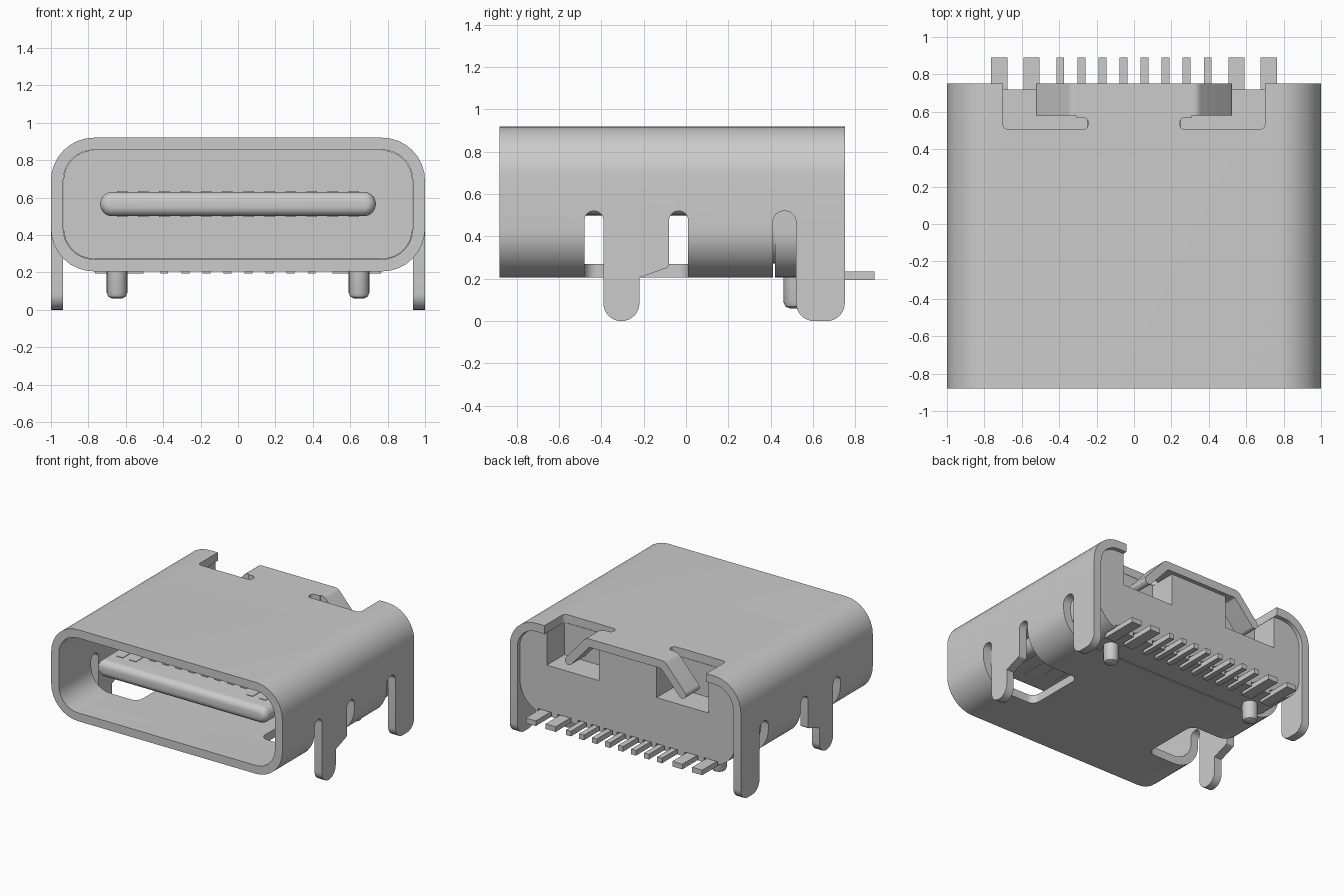
import bpy, bmesh, math
from mathutils import Vector

if "Cube" in bpy.data.objects:
    bpy.data.objects.remove(bpy.data.objects["Cube"], do_unlink=True)

GREY = 0.6
metal = bpy.data.materials.new("plain grey")
metal.use_nodes = True
metal.diffuse_color = (GREY, GREY, GREY, 1)
metal.node_tree.nodes["Principled BSDF"].inputs["Base Color"].default_value = (GREY, GREY, GREY, 1)


def fillet(corners, steps=8):
    """Outline from (u, v, radius) corners."""
    out, n = [], len(corners)
    for i, (u, v, r) in enumerate(corners):
        p = Vector((u, v, 0))
        if r == 0:
            out.append((u, v))
            continue
        d1 = (Vector((*corners[i - 1][:2], 0)) - p).normalized()
        d2 = (Vector((*corners[(i + 1) % n][:2], 0)) - p).normalized()
        half = d1.angle(d2) / 2
        c = p + (d1 + d2).normalized() * r / math.sin(half)
        t = r / math.tan(half)
        a, b = (p + d1 * t - c).normalized(), (p + d2 * t - c).normalized()
        for k in range(steps + 1):
            q = c + a.slerp(b, k / steps).normalized() * r
            out.append((q.x, q.y))
    return out


def rect(u0, u1, v0, v1, r=0.0, r_top=None):
    top = r if r_top is None else r_top
    return fillet([(u0, v0, r), (u1, v0, r), (u1, v1, top), (u0, v1, top)])


def place(axis, u, v, w):
    return {"x": (w, u, v), "y": (u, w, v), "z": (u, v, w)}[axis]


def loft(name, axis, rings):
    """Solid through a list of (outline, position along axis)."""
    bm = bmesh.new()
    loops = [[bm.verts.new(place(axis, u, v, w)) for u, v in pts] for pts, w in rings]
    n = len(loops[0])
    for a, b in zip(loops, loops[1:]):
        for i in range(n):
            bm.faces.new((a[i], a[(i + 1) % n], b[(i + 1) % n], b[i]))
    bm.faces.new(loops[0])
    bm.faces.new(loops[-1])
    bmesh.ops.recalc_face_normals(bm, faces=bm.faces)
    mesh = bpy.data.meshes.new(name)
    bm.to_mesh(mesh)
    bm.free()
    mesh.materials.append(metal)
    ob = bpy.data.objects.new(name, mesh)
    bpy.context.collection.objects.link(ob)
    return ob


def prism(name, axis, pts, a, b):
    return loft(name, axis, [(pts, a), (pts, b)])


def cut(ob, cutter):
    mod = ob.modifiers.new("cut", "BOOLEAN")
    mod.operation, mod.solver, mod.object = "DIFFERENCE", "EXACT", cutter
    bpy.context.view_layer.update()
    graph = bpy.context.evaluated_depsgraph_get()
    mesh = bpy.data.meshes.new_from_object(ob.evaluated_get(graph))
    ob.modifiers.clear()
    ob.data = mesh
    bpy.data.objects.remove(cutter, do_unlink=True)


def flip(pts, s):
    return [(u * s, v) for u, v in pts]


BOTTOM, TOP, WALL = 0.205, 0.92, 0.065
FRONT, BACK = -0.88, 0.75
INNER = 1 - WALL

# Shell tube
shell = prism("shell", "y", rect(-1, 1, BOTTOM, TOP, 0.23), FRONT, BACK)
cut(shell, prism("bore", "y", rect(-INNER, INNER, BOTTOM + WALL, TOP - WALL, 0.165), -1, 1))

# Side windows around the front legs, running into the floor
R = 0.044
window = fillet([(-0.48, 0.1, 0), (-0.48, 0.52, R), (-0.39, 0.52, R), (-0.39, 0.475, 0),
                 (-0.08, 0.475, 0), (-0.08, 0.52, R), (0.01, 0.52, R), (0.01, 0.1, 0)])
for s in (1, -1):
    cut(shell, prism("window", "x", window, s * 0.6, s * 1.2))
    floor = rect(-0.48, 0.01, 0.53, 0.7, 0.06, 0)
    floor = [(s * v, u) for u, v in floor]
    cut(shell, prism("floor_window", "z", floor, 0.1, 0.4))

# Rear floor opening with slots ahead of the rear legs
rear_gap = fillet([(0.41, 0.1, 0), (0.41, 0.52, 0.054), (0.52, 0.52, 0.054),
                   (0.52, 0.465, 0), (0.85, 0.465, 0), (0.85, 0.1, 0)])
cut(shell, prism("rear_gap", "x", rear_gap, -1.2, 1.2))

# Roof notches at the back
notch = fillet([(0.70, 0.85, 0), (0.70, 0.505, 0.03), (0.245, 0.505, 0.029),
                (0.245, 0.57, 0.029), (0.31, 0.57, 0), (0.31, 0.85, 0)])
for s in (1, -1):
    cut(shell, prism("notch", "z", flip(notch, s), 0.8, 1.1))

# Legs and bent roof tabs
front_leg = fillet([(-0.39, 0.475, 0), (-0.39, 0, 0.084), (-0.22, 0, 0.084),
                    (-0.22, 0.205, 0), (-0.08, 0.255, 0.02), (-0.08, 0.475, 0)])
rear_leg = fillet([(0.52, 0.465, 0), (0.52, 0, 0.085), (BACK, 0, 0.085), (BACK, 0.465, 0)])
tab = fillet([(0.29, TOP, 0), (0.34, TOP, 0.05), (0.535, 0.70, 0.03),
              (0.49, 0.655, 0.03), (0.31, 0.855, 0.02), (0.29, 0.855, 0)])
for s, side in ((1, "left"), (-1, "right")):
    prism(side + "_front_leg", "x", front_leg, s * INNER, s)
    prism(side + "_rear_leg", "x", rear_leg, s * INNER, s)
    prism(side + "_roof_tab", "y", flip(tab, s), 0.58, BACK)

# Housing filling the back of the shell, with pockets behind the tabs
housing = prism("housing", "y", rect(-0.933, 0.933, 0.272, 0.853, 0.163), 0.12, 0.72)
for s in (1, -1):
    cut(housing, prism("pocket", "y", flip(rect(0.25, 0.70, 0.60, 1.0), s), 0.505, 0.9))
foot = prism("housing_foot", "y", rect(-0.933, 0.933, BOTTOM, 0.5, 0.22, 0), 0.42, 0.72)

# Solder pins seated in recesses under the foot
pins = [(0.056, 0.042), (0.169, 0.042), (0.281, 0.042), (0.394, 0.042), (0.548, 0.087), (0.72, 0.087)]
for s, side in ((1, "left"), (-1, "right")):
    for i, (x, w) in enumerate(pins):
        cut(foot, prism("recess", "y", rect(s * x - w / 2 - 0.015, s * x + w / 2 + 0.015, 0.1, 0.24),
                        0.6, 0.8))
        prism(f"{side}_pin_{i + 1}", "y", rect(s * x - w / 2, s * x + w / 2, 0.195, 0.235), 0.59, 0.89)

# Locating pegs
for s, side in ((1, "left"), (-1, "right")):
    rings = []
    for inset, z in ((0.03, 0.06), (0.009, 0.069), (0, 0.09), (0, 0.3)):
        r = 0.055 - inset
        rings.append(([(s * 0.647 + r * math.cos(a * math.tau / 24), 0.515 + r * math.sin(a * math.tau / 24))
                       for a in range(24)], z))
    loft(side + "_peg", "z", rings)

# Tongue with a rounded nose
rings = []
for k in range(7):
    a = k / 6 * math.pi / 2
    i = 0.05 * (1 - math.sin(a))
    rings.append((rect(-0.737 + i, 0.737 - i, 0.5 + i, 0.63 - i, 0.0645 - i), -0.71 + 0.05 * (1 - math.cos(a))))
rings.append((rings[-1][0], 0.15))
loft("tongue", "y", rings)

# Contact strips on both faces of the tongue
for i in range(12):
    x = (i - 5.5) * 0.1125
    start = -0.58 if i in (0, 1, 10, 11) else -0.5
    for z, side in ((0.63, "upper"), (0.5, "lower")):
        prism(f"{side}_contact_{i + 1}", "z", rect(x - 0.028, x + 0.028, start, 0.13), z - 0.004, z + 0.004)

# Smooth rounds, sharp edges
for ob in bpy.context.view_layer.objects:
    ob.select_set(ob.type == "MESH" and ob.data.materials[:1] == [metal])
bpy.context.view_layer.objects.active = shell
bpy.ops.object.shade_smooth_by_angle(angle=math.radians(30))
